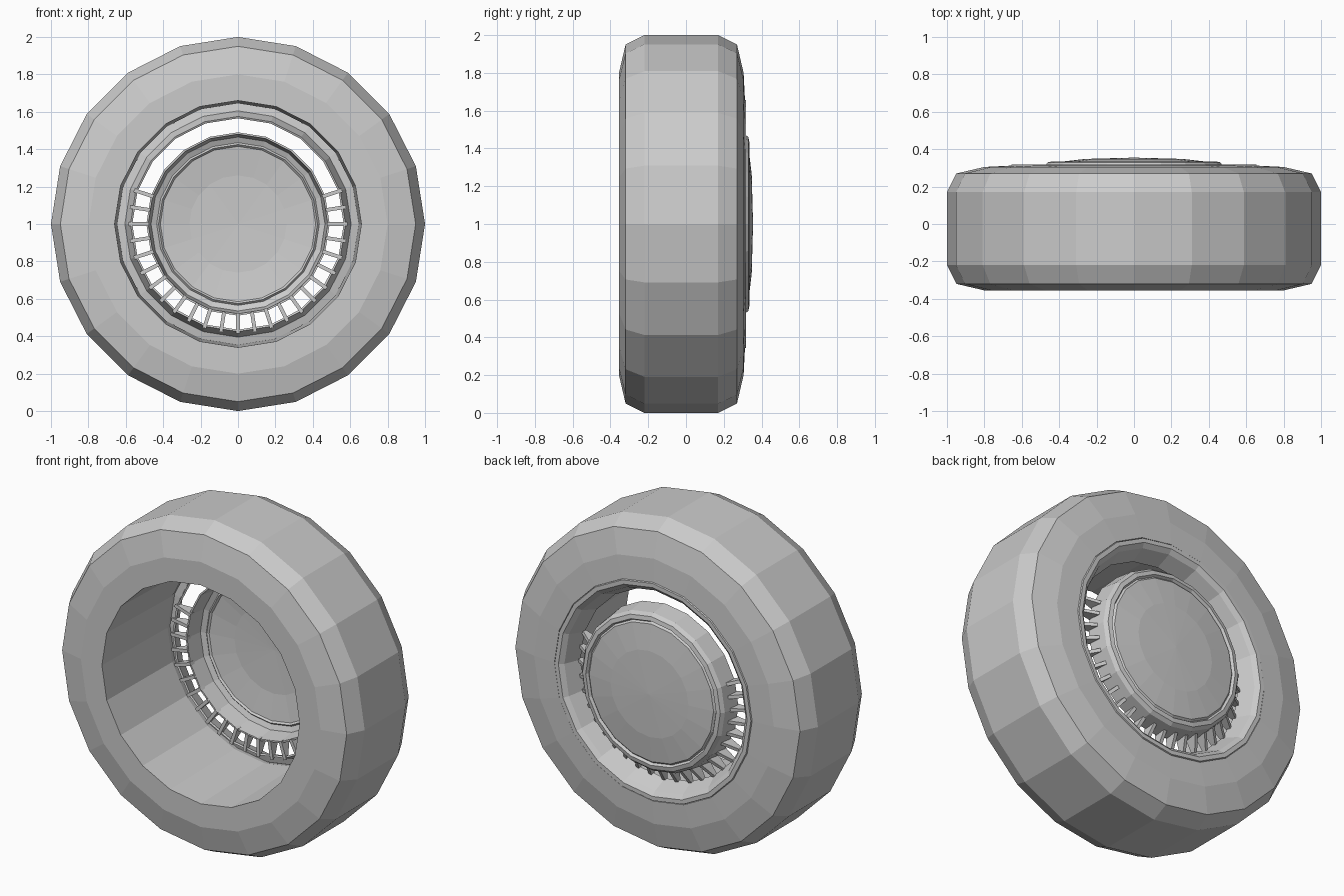
import bpy
import bmesh
import math
from mathutils import Matrix, Vector

cube = bpy.data.objects.get("Cube")
if cube:
    bpy.data.objects.remove(cube, do_unlink=True)

SIDES = 20
CENTRE = Vector((0, 0, 1))

grey = bpy.data.materials.new("plain grey")
grey.use_nodes = True
colour = (0.6, 0.6, 0.6, 1)
grey.diffuse_color = colour
grey.node_tree.nodes["Principled BSDF"].inputs["Base Color"].default_value = colour


def finish(bm, name):
    bmesh.ops.recalc_face_normals(bm, faces=bm.faces[:])
    mesh = bpy.data.meshes.new(name)
    bm.to_mesh(mesh)
    bm.free()
    mesh.materials.append(grey)
    obj = bpy.data.objects.new(name, mesh)
    obj.location = CENTRE
    bpy.context.collection.objects.link(obj)
    return obj


def lathe(name, profile, closed=True):
    """Turn a (radius, depth) profile around the axle."""
    bm = bmesh.new()
    verts = [bm.verts.new((r, y, 0)) for r, y in profile]
    edges = [bm.edges.new(pair) for pair in zip(verts, verts[1:])]
    if closed:
        edges.append(bm.edges.new((verts[-1], verts[0])))
    bmesh.ops.spin(bm, geom=verts + edges, cent=(0, 0, 0), axis=(0, 1, 0),
                   angle=math.tau, steps=SIDES)
    bmesh.ops.remove_doubles(bm, verts=bm.verts[:], dist=0.0005)
    return finish(bm, name)


# Tyre with a straight inner barrel
lathe("tyre", [(1, -.22), (1, .17), (.95, .27), (.8, .305), (.66, .312),
               (.645, .25), (.66, -.355), (.8, -.355), (.95, -.32)])

# Rim lip that folds inward around the slot
lathe("rim_lip", [(.66, .3), (.655, .317), (.63, .317), (.605, .295),
                  (.565, .2), (.575, .195), (.605, .27), (.65, .28)])

# Domed hub cap with a groove and a short skirt
lathe("hub_cap", [(0, .355), (.26, .348), (.415, .33), (.425, .32),
                  (.435, .335), (.46, .33), (.477, .31), (.49, .2),
                  (.48, .2), (.465, .305), (.435, .318), (.425, .308),
                  (.415, .318), (.26, .338), (0, .345)], closed=False)

# Thin fins across the lower part of the slot
bm = bmesh.new()
fin_profile = [(.475, .19), (.585, .19), (.575, .21), (.475, .27)]
half_width = .01
for step in range(-2, 23):
    turn = Matrix.Rotation(math.radians(9 * step), 3, 'Y')
    left, right = [[bm.verts.new(turn @ Vector((r, y, s * half_width)))
                    for r, y in fin_profile] for s in (-1, 1)]
    bm.faces.new(left)
    bm.faces.new(right)
    for i in range(len(fin_profile)):
        bm.faces.new((left[i - 1], left[i], right[i], right[i - 1]))
finish(bm, "slot_fins")
